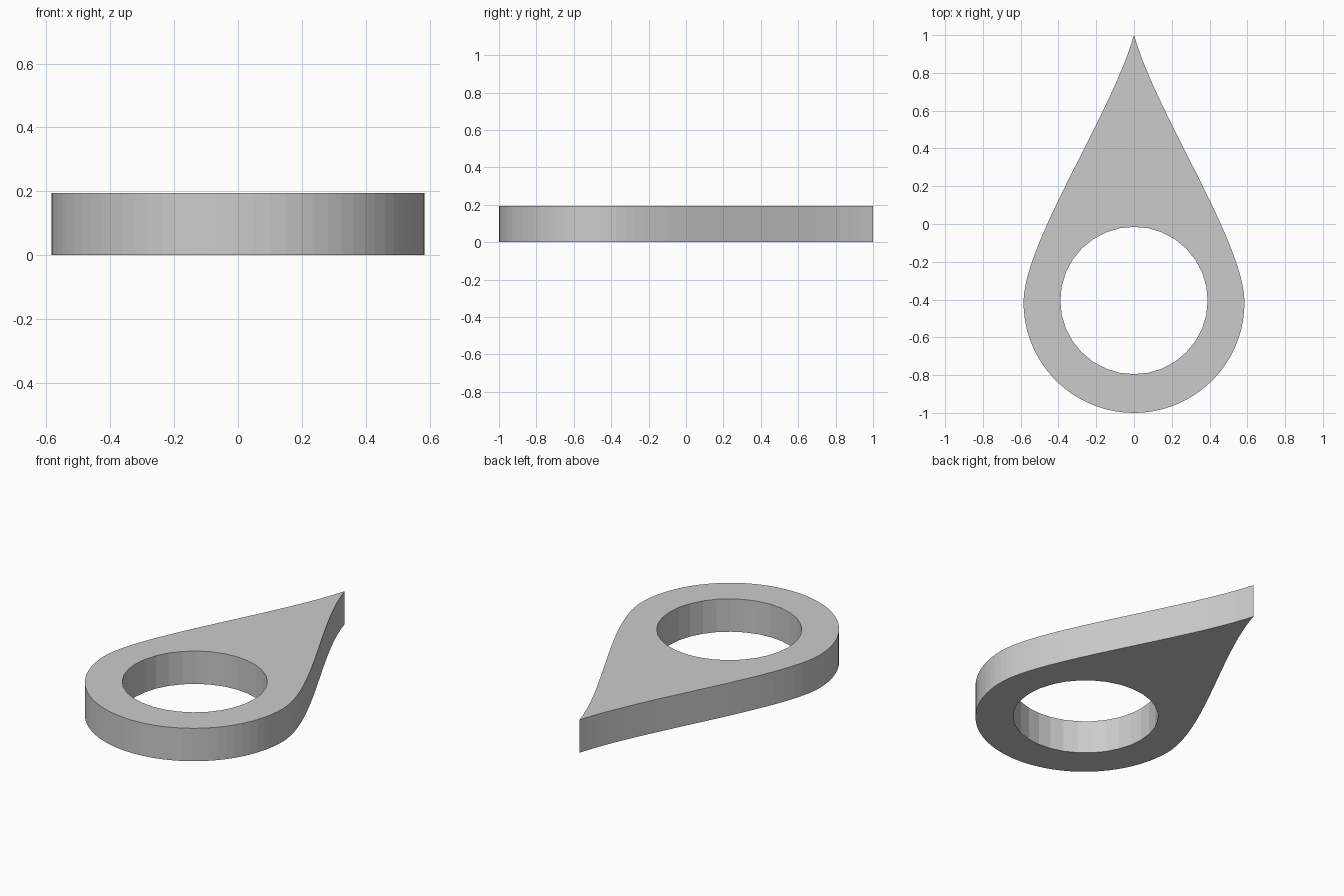
import bpy, bmesh, math
from mathutils import Vector
from mathutils.geometry import interpolate_bezier

if "Cube" in bpy.data.objects:
    bpy.data.objects.remove(bpy.data.objects["Cube"])

THICK = 0.195
HOLE_Y, HOLE_R, HOLE_SIDES = -0.405, 0.39, 32

# Right half of the teardrop: tip to widest point, then round to the bottom
tip, side, base = Vector((0, 1)), Vector((0.585, -0.415)), Vector((0, -1))
upper = interpolate_bezier(tip, Vector((0.12, 0.58)), Vector((0.585, -0.1)), side, 24)
lower = interpolate_bezier(side, Vector((0.585, -0.738)), Vector((0.323, -1)), base, 20)
right = [(p[0], p[1]) for p in upper + lower[1:]]
outline = right + [(-x, y) for x, y in reversed(right[1:-1])]
hole = [(HOLE_R * math.cos(2 * math.pi * i / HOLE_SIDES),
         HOLE_Y + HOLE_R * math.sin(2 * math.pi * i / HOLE_SIDES)) for i in range(HOLE_SIDES)]

# Flat plate with a round hole, extruded upward
bm = bmesh.new()
edges = []
for loop in (outline, hole):
    vs = [bm.verts.new((x, y, 0)) for x, y in loop]
    edges += [bm.edges.new((vs[i], vs[(i + 1) % len(vs)])) for i in range(len(vs))]
bmesh.ops.triangle_fill(bm, edges=edges, use_beauty=True)
ext = bmesh.ops.extrude_face_region(bm, geom=bm.faces[:], use_keep_orig=True)
bmesh.ops.translate(bm, vec=(0, 0, THICK),
                    verts=[g for g in ext["geom"] if isinstance(g, bmesh.types.BMVert)])
bmesh.ops.recalc_face_normals(bm, faces=bm.faces)

mesh = bpy.data.meshes.new("teardrop_ring")
bm.to_mesh(mesh)
bm.free()
bpy.context.collection.objects.link(bpy.data.objects.new("teardrop_ring", mesh))
